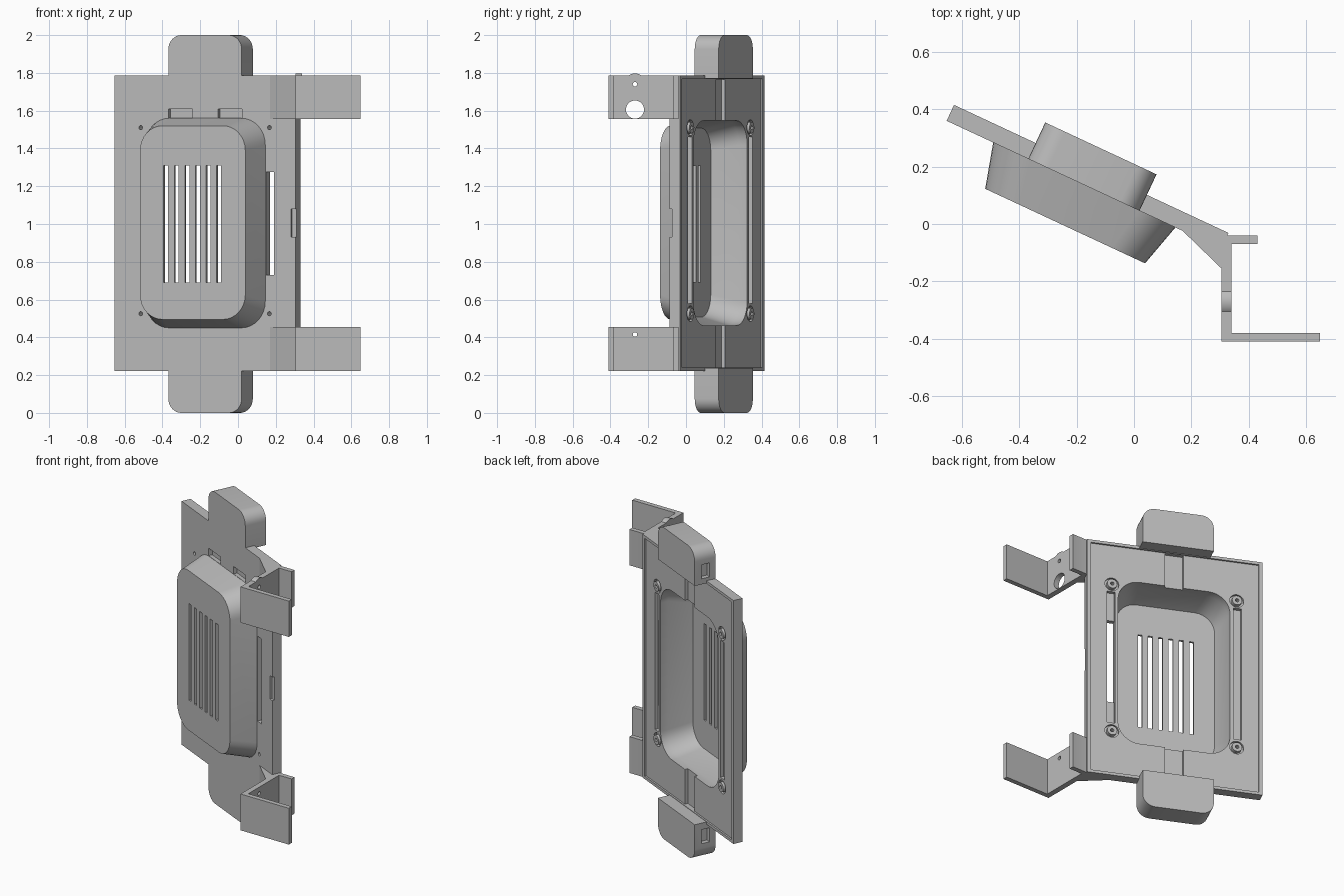
import bpy, bmesh, math
from mathutils import Vector

if "Cube" in bpy.data.objects:
    bpy.data.objects.remove(bpy.data.objects["Cube"])

TILT = math.radians(-25)
MID = -0.216          # centre line of the tilted panel

grey = bpy.data.materials.new("plain_grey")
grey.use_nodes = True
colour = (0.5, 0.5, 0.5, 1)
grey.diffuse_color = colour
grey.node_tree.nodes["Principled BSDF"].inputs["Base Color"].default_value = colour


def loft(name, rings, tilt=TILT):
    """Solid through a list of rings with equal point counts."""
    bm = bmesh.new()
    loops = [[bm.verts.new(p) for p in ring] for ring in rings]
    n = len(loops[0])
    for a, b in zip(loops, loops[1:]):
        for i in range(n):
            j = (i + 1) % n
            bm.faces.new((a[i], a[j], b[j], b[i]))
    bm.faces.new(loops[0][::-1])
    bm.faces.new(loops[-1])
    bmesh.ops.recalc_face_normals(bm, faces=bm.faces)
    mesh = bpy.data.meshes.new(name)
    bm.to_mesh(mesh)
    bm.free()
    mesh.materials.append(grey)
    ob = bpy.data.objects.new(name, mesh)
    bpy.context.collection.objects.link(ob)
    ob.rotation_euler.z = tilt
    return ob


def box(name, x0, x1, y0, y1, z0, z1):
    return loft(name, [[(x0, y, z0), (x1, y, z0), (x1, y, z1), (x0, y, z1)] for y in (y0, y1)])


def rounded(x0, x1, z0, z1, y, radii, steps=8):
    """Rounded rectangle facing y; radii = (low, high) corners."""
    lo, hi = radii
    corners = [(x1 - lo, z0 + lo, lo, -90), (x1 - hi, z1 - hi, hi, 0),
               (x0 + hi, z1 - hi, hi, 90), (x0 + lo, z0 + lo, lo, 180)]
    ring = []
    for cx, cz, r, start in corners:
        for k in range(steps + 1 if r else 1):
            a = math.radians(start + 90 * k / steps)
            ring.append((cx + r * math.cos(a), y, cz + r * math.sin(a)))
    return ring


def disc(name, x, z, r, y0, y1, n=24):
    turn = [2 * math.pi * k / n for k in range(n)]
    return loft(name, [[(x + r * math.cos(a), y, z + r * math.sin(a)) for a in turn] for y in (y0, y1)])


def side_disc(name, y, z, r, x0, x1, n=32):
    turn = [2 * math.pi * k / n for k in range(n)]
    return loft(name, [[(x, y + r * math.cos(a), z + r * math.sin(a)) for a in turn] for x in (x0, x1)], 0)


def combine(target, tool, operation="DIFFERENCE"):
    mod = target.modifiers.new("cut", "BOOLEAN")
    mod.operation, mod.solver, mod.object = operation, "EXACT", tool
    bpy.context.view_layer.update()
    bpy.ops.object.select_all(action="DESELECT")
    bpy.context.view_layer.objects.active = target
    target.select_set(True)
    bpy.ops.object.modifier_apply(modifier=mod.name)
    bpy.data.objects.remove(tool)


# Panel with a shallow rim around its back
panel = box("panel", -0.744, 0.312, 0.05, 0.111, 0.222, 1.785)
combine(panel, box("rim_cut", -0.722, 0.29, 0.1, 0.15, 0.24, 1.767))

# Hollow tapered tray
tray = loft("tray", [rounded(-0.565, 0.136, 0.45, 1.56, 0.085, (0.14, 0.14)),
                     rounded(-0.565, 0.136, 0.45, 1.56, 0.05, (0.14, 0.14)),
                     rounded(-0.522, 0.093, 0.495, 1.52, -0.108, (0.13, 0.13))])
combine(panel, tray, "UNION")
hollow = loft("hollow", [rounded(-0.552, 0.123, 0.463, 1.547, 0.15, (0.13, 0.13)),
                         rounded(-0.552, 0.123, 0.463, 1.547, 0.05, (0.13, 0.13)),
                         rounded(-0.51, 0.081, 0.507, 1.508, -0.093, (0.12, 0.12))])
combine(panel, hollow)

# Vent slots in the tray front
for k in range(6):
    x = MID + (k - 2.5) * 0.062
    combine(panel, box("vent", x - 0.013, x + 0.013, -0.15, -0.05, 0.69, 1.31))

# Side grooves, the open side window and the edge notch
for x in (MID - 0.38, MID + 0.38):
    combine(panel, box("groove", x - 0.024, x + 0.024, 0.078, 0.15, 0.58, 1.46))
combine(panel, box("window", 0.14, 0.187, 0.02, 0.15, 0.73, 1.275))
combine(panel, box("notch", 0.285, 0.35, 0.0, 0.064, 0.93, 1.08))

# Clip recesses above the tray and cable channels toward the pods
for x in (MID - 0.143, MID + 0.147):
    combine(panel, box("clip", x - 0.07, x + 0.07, 0.0, 0.075, 1.562, 1.61))
for z0, z1 in ((1.5, 1.765), (0.24, 0.5)):
    combine(panel, box("channel", MID - 0.055, MID + 0.055, 0.08, 0.15, z0, z1))

# Screw seats: counterbore, raised ring, through hole
for x in (MID - 0.376, MID + 0.376):
    for z in (0.525, 1.51):
        combine(panel, disc("seat", x, z, 0.042, 0.085, 0.15))
        combine(panel, disc("ring", x, z, 0.03, 0.07, 0.109), "UNION")
        combine(panel, disc("hole", x, z, 0.011, 0.0, 0.15))

# End pods with rounded outer corners and a socket on the right end
pods = []
for name, z0, z1, radii, socket in (("upper_pod", 1.77, 2.0, (0, 0.075), 1.85),
                                    ("lower_pod", 0.0, 0.237, (0.075, 0), 0.15)):
    pod = loft(name, [rounded(MID - 0.214, MID + 0.214, z0, z1, y, radii) for y in (0.05, 0.19)])
    combine(pod, box("socket", -0.5, -0.4, 0.09, 0.145, socket - 0.045, socket + 0.045))
    pods.append(pod)

# Folded mounting brackets
OUTLINE = [(0.15, -0.005), (0.305, -0.155), (0.305, -0.41), (0.648, -0.41), (0.648, -0.38),
           (0.34, -0.38), (0.34, -0.07), (0.43, -0.07), (0.43, -0.04), (0.32, -0.04)]
brackets = []
for name, z0, z1, pin in (("upper_bracket", 1.555, 1.785, 1.74), ("lower_bracket", 0.222, 0.455, 0.415)):
    bracket = loft(name, [[(x, y, z) for x, y in OUTLINE] for z in (z0, z1)], 0)
    if name == "upper_bracket":
        combine(bracket, side_disc("lug", -0.27, pin, 0.057, 0.305, 0.34), "UNION")
        combine(bracket, side_disc("port", -0.27, 1.606, 0.048, 0.25, 0.4))
    combine(bracket, side_disc("pin_hole", -0.27, pin, 0.012, 0.25, 0.4))
    brackets.append(bracket)

# Smooth curved walls, keep crisp edges
bpy.ops.object.select_all(action="DESELECT")
for ob in [panel] + pods + brackets:
    ob.select_set(True)
bpy.context.view_layer.objects.active = panel
bpy.ops.object.shade_smooth_by_angle(angle=math.radians(25))
